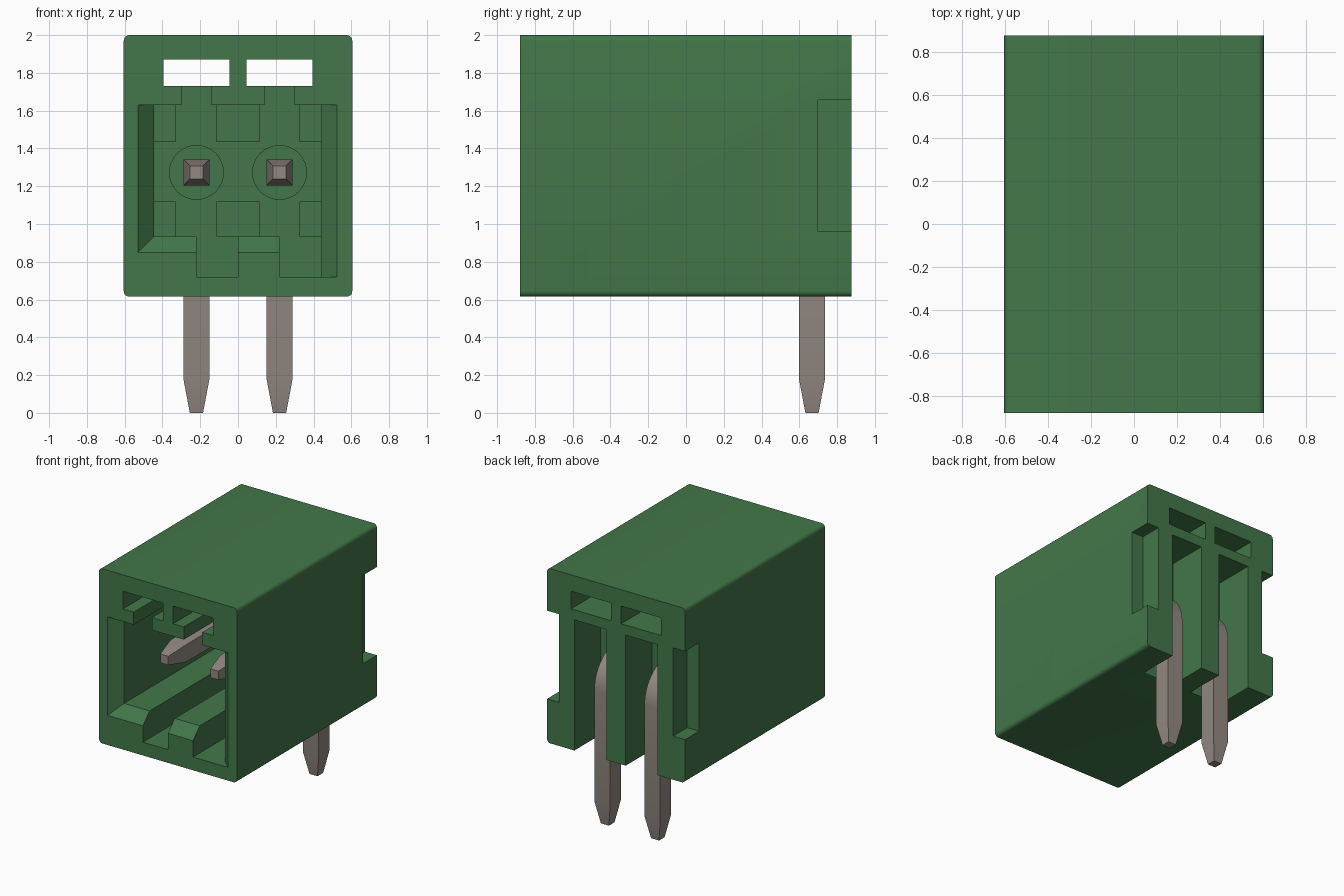
import bpy, bmesh, math

if "Cube" in bpy.data.objects:
    bpy.data.objects.remove(bpy.data.objects["Cube"], do_unlink=True)


def material(name, rgb):
    m = bpy.data.materials.new(name)
    m.use_nodes = True
    col = (*rgb, 1.0)
    m.diffuse_color = col
    m.node_tree.nodes["Principled BSDF"].inputs["Base Color"].default_value = col
    return m


GREEN = material("green plastic", (0.055, 0.185, 0.067))
METAL = material("tin metal", (0.29, 0.25, 0.22))


def finish(name, bm, mat):
    bmesh.ops.recalc_face_normals(bm, faces=bm.faces)
    me = bpy.data.meshes.new(name)
    bm.to_mesh(me)
    bm.free()
    me.materials.append(mat)
    ob = bpy.data.objects.new(name, me)
    bpy.context.collection.objects.link(ob)
    return ob


def loft(name, rings, mat):
    """Closed solid through matching rings of points."""
    bm = bmesh.new()
    vs = [[bm.verts.new(p) for p in r] for r in rings]
    n = len(vs[0])
    for a, b in zip(vs, vs[1:]):
        for i in range(n):
            j = (i + 1) % n
            bm.faces.new((a[i], a[j], b[j], b[i]))
    bm.faces.new(vs[0])
    bm.faces.new(vs[-1])
    return finish(name, bm, mat)


def rect(y, x0, x1, z0, z1):
    return [(x0, y, z0), (x1, y, z0), (x1, y, z1), (x0, y, z1)]


def box(name, x0, x1, y0, y1, z0, z1, mat=GREEN):
    return loft(name, [rect(y0, x0, x1, z0, z1), rect(y1, x0, x1, z0, z1)], mat)


def smooth(ob):
    bpy.ops.object.select_all(action="DESELECT")
    ob.select_set(True)
    bpy.context.view_layer.objects.active = ob
    bpy.ops.object.shade_smooth_by_angle(angle=math.radians(30))


FRONT, BACK, WALL = -0.878, 0.877, 0.40

# Housing block with the long edges rounded
W, Z0, Z1, R, SEG = 0.605, 0.615, 2.0, 0.03, 5
outline = []
for k, (cx, cz) in enumerate([(W - R, Z1 - R), (R - W, Z1 - R), (R - W, Z0 + R), (W - R, Z0 + R)]):
    for s in range(SEG + 1):
        a = math.pi / 2 * (k + s / SEG)
        outline.append((cx + R * math.cos(a), cz + R * math.sin(a)))
housing = loft("housing", [[(x, y, z) for x, z in outline] for y in (FRONT, BACK)], GREEN)

# Plug cavity, its flared mouth and the two keyway grooves in the floor
L, RT, CEIL, FLOOR, GROOVE = -0.445, 0.44, 1.63, 0.935, 0.72
e, d = 0.02, 0.085
cutters = [
    box("cavity", L, RT, FRONT - e, WALL, FLOOR, CEIL),
    loft("mouth", [rect(FRONT - e, L - d - e, RT + d + e, FLOOR - d - e, CEIL),
                   rect(FRONT + d, L, RT, FLOOR, CEIL)], GREEN),
    box("groove_middle", -0.22, 0.0, FRONT - e, WALL, GROOVE, 1.0),
    box("groove_side", 0.22, RT, FRONT - e, WALL, GROOVE, 1.0),
    loft("groove_mouth", [rect(FRONT - e, 0.3, RT + d + e, GROOVE, 1.0),
                          rect(FRONT + d, 0.3, RT, GROOVE, 1.0)], GREEN),
]
# Latch windows, latch notches, rear pin slots and side dovetail notches
for s in (-1, 1):
    def cut(name, xa, xb, *rest):
        cutters.append(box(name, min(s * xa, s * xb), max(s * xa, s * xb), *rest))
    cut("window", 0.045, 0.395, FRONT - e, BACK + e, 1.73, 1.87)
    cut("latch_notch", 0.14, 0.30, FRONT - e, WALL, 1.55, 1.80)
    cut("pin_slot", 0.085, 0.365, 0.55, BACK + e, 0.5, 1.65)
    cut("side_notch", 0.50, 0.70, 0.70, BACK + e, 0.96, 1.66)

for c in cutters:
    mod = housing.modifiers.new(c.name, "BOOLEAN")
    mod.operation, mod.solver, mod.object = "DIFFERENCE", "EXACT", c
bpy.context.view_layer.objects.active = housing
for name in [m.name for m in housing.modifiers]:
    bpy.ops.object.modifier_apply(modifier=name)
for c in cutters:
    bpy.data.objects.remove(c, do_unlink=True)
smooth(housing)

# Raised pads on the inner back wall
for row, (z0, z1) in (("lower", (FLOOR, 1.12)), ("upper", (1.435, CEIL))):
    for col, (x0, x1) in (("right", (L, -0.33)), ("middle", (-0.115, 0.115)), ("left", (0.325, RT))):
        box(f"{row}_{col}_pad", x0, x1, WALL - 0.04, WALL + 0.01, z0, z1)

# Right-angle square pins with tapered ends, and a round collar for each
PZ, H, TIP, RB = 1.273, 0.069, 0.035, 0.212
CY, CZ = 0.667 - RB, PZ - RB
path = [(-0.61, PZ, 0, TIP), (-0.435, PZ, 0, H)]
path += [(CY + RB * math.sin(a), CZ + RB * math.cos(a), a, H)
         for a in (math.pi / 2 * i / 12 for i in range(13))]
path += [(0.667, 0.18, math.pi / 2, H), (0.667, 0.0, math.pi / 2, TIP)]
for side, px in (("right", -0.22), ("left", 0.22)):
    rings = [[(px + u * h, y + v * h * math.sin(a), z + v * h * math.cos(a))
              for u, v in ((-1, -1), (1, -1), (1, 1), (-1, 1))] for y, z, a, h in path]
    smooth(loft(f"{side}_pin", rings, METAL))
    circle = [(px + 0.145 * math.cos(t), PZ + 0.145 * math.sin(t))
              for t in (math.tau * i / 32 for i in range(32))]
    smooth(loft(f"{side}_pin_collar",
                [[(x, y, z) for x, z in circle] for y in (WALL - 0.03, WALL + 0.01)], GREEN))
